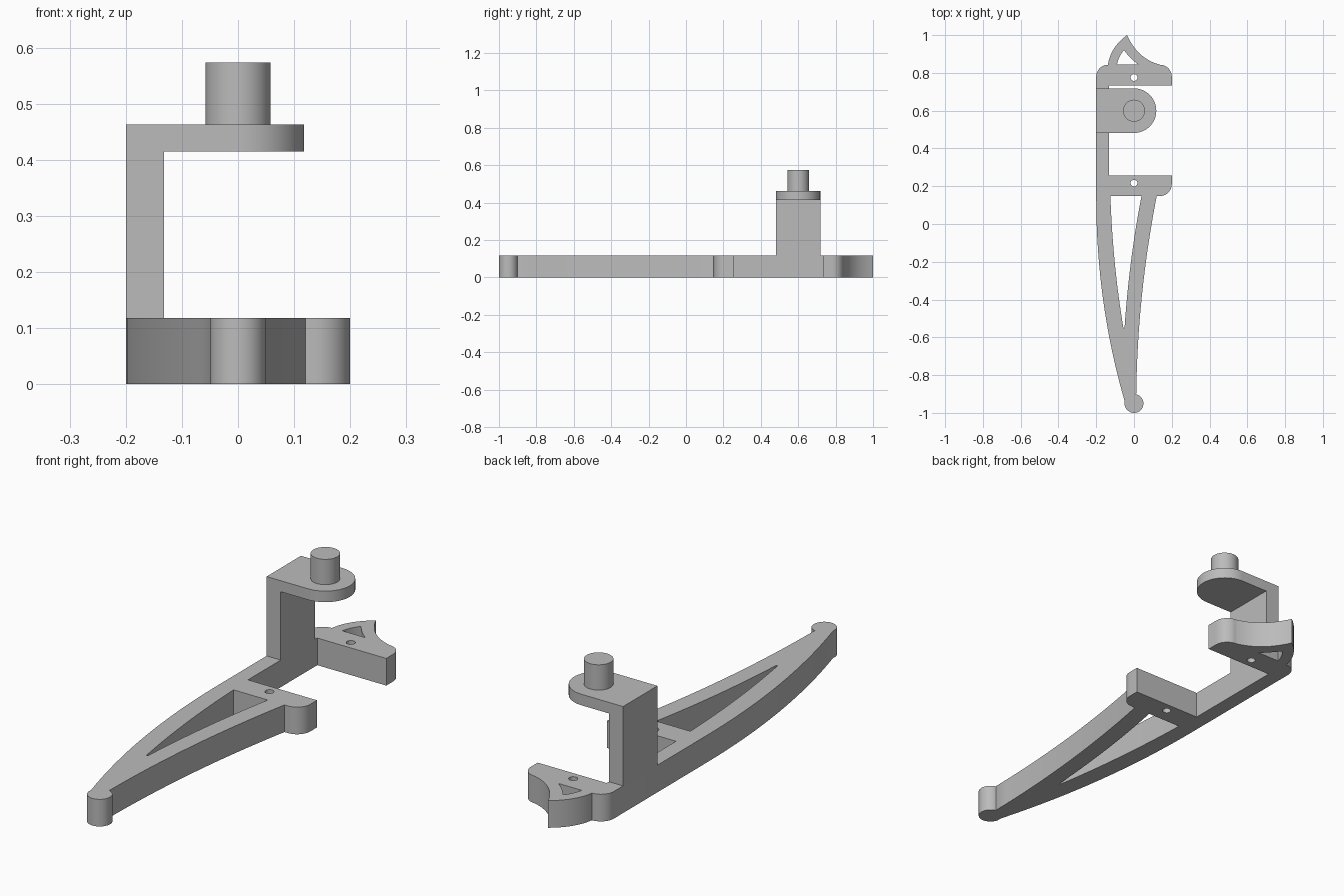
import bpy, bmesh
from math import cos, sin, radians

cube = bpy.data.objects.get("Cube")
if cube:
    bpy.data.objects.remove(cube, do_unlink=True)

grey = bpy.data.materials.new("plain grey")
grey.use_nodes = True
colour = (0.5, 0.5, 0.5, 1)
grey.diffuse_color = colour
grey.node_tree.nodes["Principled BSDF"].inputs["Base Color"].default_value = colour


def arc(cx, cy, r, start, end, steps=16):
    angles = [radians(start + (end - start) * i / steps) for i in range(steps + 1)]
    return [(cx + r * cos(a), cy + r * sin(a)) for a in angles]


def bow(a, b, c, steps=16):
    """Quadratic curve from a to c, pulled toward b."""
    pts = []
    for i in range(steps + 1):
        t = i / steps
        pts.append(tuple((1 - t) ** 2 * p + 2 * t * (1 - t) * q + t * t * r
                         for p, q, r in zip(a, b, c)))
    return pts


def slab(name, loops, z0, z1):
    """Extrude an outline, with any inner loops cut as holes, from z0 to z1."""
    curve = bpy.data.curves.new(name + " profile", "CURVE")
    curve.dimensions = "2D"
    curve.fill_mode = "BOTH"
    curve.extrude = (z1 - z0) / 2
    for loop in loops:
        spline = curve.splines.new("POLY")
        spline.points.add(len(loop) - 1)
        for point, (x, y) in zip(spline.points, loop):
            point.co = (x, y, 0, 1)
        spline.use_cyclic_u = True
    helper = bpy.data.objects.new(name + " helper", curve)
    bpy.context.collection.objects.link(helper)
    graph = bpy.context.evaluated_depsgraph_get()
    mesh = bpy.data.meshes.new_from_object(helper.evaluated_get(graph))
    bpy.data.objects.remove(helper, do_unlink=True)

    bm = bmesh.new()
    bm.from_mesh(mesh)
    bmesh.ops.remove_doubles(bm, verts=bm.verts, dist=0.0005)
    bmesh.ops.recalc_face_normals(bm, faces=bm.faces)
    bmesh.ops.translate(bm, verts=bm.verts, vec=(0, 0, (z0 + z1) / 2))
    bm.to_mesh(mesh)
    bm.free()
    mesh.materials.clear()
    mesh.materials.append(grey)
    obj = bpy.data.objects.new(name, mesh)
    bpy.context.collection.objects.link(obj)
    bpy.ops.object.select_all(action="DESELECT")
    obj.select_set(True)
    bpy.context.view_layer.objects.active = obj
    bpy.ops.object.shade_smooth_by_angle(angle=radians(30))
    return obj


# Base outline, counter-clockwise from the outer edge of the long arm
outline = (
    bow((-0.2, 0.14), (-0.2, -0.42), (-0.049, -0.94))
    + arc(0, -0.95, 0.05, 190, 438, 24)                      # rounded toe
    + bow((0.012, -0.898), (0.018, -0.38), (0.12, 0.148))    # inner arm edge
    + arc(0.137, 0.211, 0.063, 270, 360, 10)                 # front crossbar
    + [(0.2, 0.257), (-0.132, 0.257), (-0.132, 0.733), (0.2, 0.733)]
    + arc(0.138, 0.781, 0.062, 0, 90, 10)                    # rear crossbar
    + bow((0.135, 0.844), (0.02, 0.875), (-0.037, 1.0))      # hooked fin
    + bow((-0.037, 1.0), (-0.125, 0.935), (-0.138, 0.843))
    + arc(-0.138, 0.781, 0.062, 90, 180, 10)
)
arm_window = (
    bow((-0.125, 0.148), (-0.112, -0.22), (-0.056, -0.55))
    + bow((-0.05, -0.55), (-0.025, -0.18), (0.04, 0.148))
)
fin_window = (
    bow((-0.09, 0.845), (-0.08, 0.89), (-0.053, 0.921), 8)
    + bow((-0.053, 0.921), (-0.025, 0.88), (0.021, 0.845), 8)[1:]
)
screw_holes = [arc(0, y, 0.018, 0, 345, 23) for y in (0.216, 0.775)]
slab("base_frame", [outline, arm_window, fin_window] + screw_holes, 0, 0.118)

# Upright wall, top shelf and pin
slab("upright", [[(-0.2, 0.482), (-0.132, 0.482), (-0.132, 0.718), (-0.2, 0.718)]],
     0.118, 0.415)
slab("top_shelf", [[(-0.2, 0.718), (-0.2, 0.482)] + arc(0, 0.6, 0.118, -90, 90, 32)],
     0.415, 0.463)
slab("pin", [arc(0, 0.6, 0.058, 0, 352.5, 47)], 0.463, 0.573)
